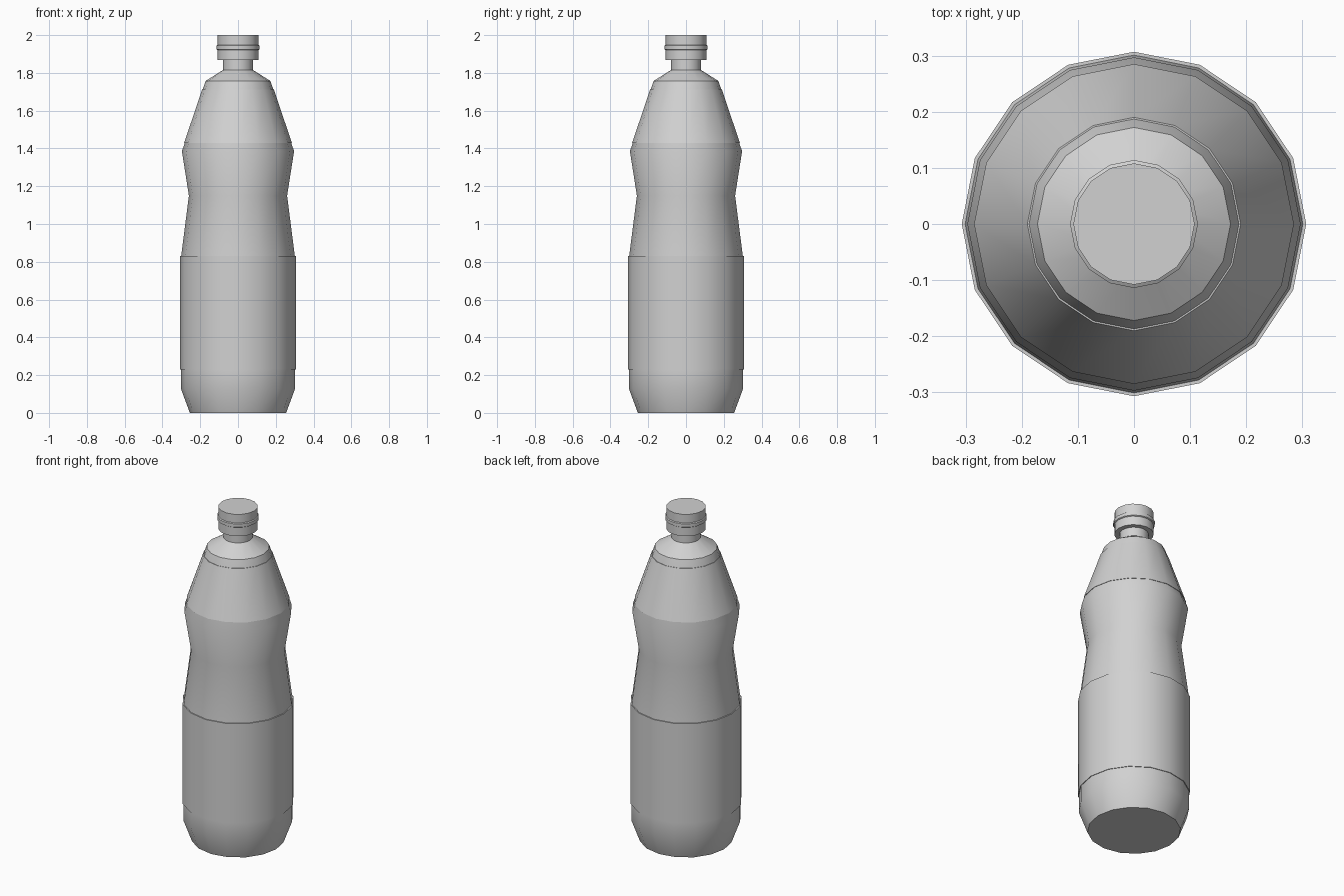
import bpy
import math

SIDES = 16

# Remove the default object only
if "Cube" in bpy.data.objects:
    bpy.data.objects.remove(bpy.data.objects["Cube"])

grey = bpy.data.materials.new("light_grey")
grey.use_nodes = True
colour = (0.64, 0.64, 0.64, 1)
grey.diffuse_color = colour
grey.node_tree.nodes["Principled BSDF"].inputs["Base Color"].default_value = colour


def lathe(name, profile, cap_bottom=False, cap_top=False):
    """Turn a (radius, height) profile around the z axis."""
    verts = [(r * math.cos(math.tau * i / SIDES), r * math.sin(math.tau * i / SIDES), z)
             for r, z in profile for i in range(SIDES)]
    faces = []
    for k in range(len(profile) - 1):
        a, b = k * SIDES, (k + 1) * SIDES
        for i in range(SIDES):
            j = (i + 1) % SIDES
            faces.append((a + i, a + j, b + j, b + i))
    if cap_bottom:
        faces.append(tuple(reversed(range(SIDES))))
    if cap_top:
        faces.append(tuple(range(len(verts) - SIDES, len(verts))))
    mesh = bpy.data.meshes.new(name)
    mesh.from_pydata(verts, [], faces)
    mesh.materials.append(grey)
    obj = bpy.data.objects.new(name, mesh)
    bpy.context.collection.objects.link(obj)
    bpy.ops.object.select_all(action='DESELECT')
    obj.select_set(True)
    bpy.context.view_layer.objects.active = obj
    bpy.ops.object.shade_smooth_by_angle(angle=math.radians(31))
    return obj


# Waisted bottle body with shoulder and neck
lathe("bottle_body", [
    (0.255, 0), (0.303, 0.13), (0.303, 0.23), (0.301, 0.83), (0.26, 1.15),
    (0.297, 1.385), (0.172, 1.757), (0.08, 1.815), (0.08, 1.88),
], cap_bottom=True)

# Thin wrapped labels, with rims turned in to the body
lathe("lower_label", [(0.30, 0.23), (0.307, 0.23), (0.307, 0.83), (0.30, 0.83)])
lathe("upper_label", [(0.28, 1.43), (0.285, 1.43), (0.19, 1.712), (0.185, 1.712)])

# Screw cap and its raised ring
lathe("cap", [(0.078, 1.868), (0.108, 1.868), (0.108, 2.0)], cap_top=True)
lathe("cap_ring", [(0.106, 1.92), (0.114, 1.925), (0.114, 1.945), (0.106, 1.95)])
